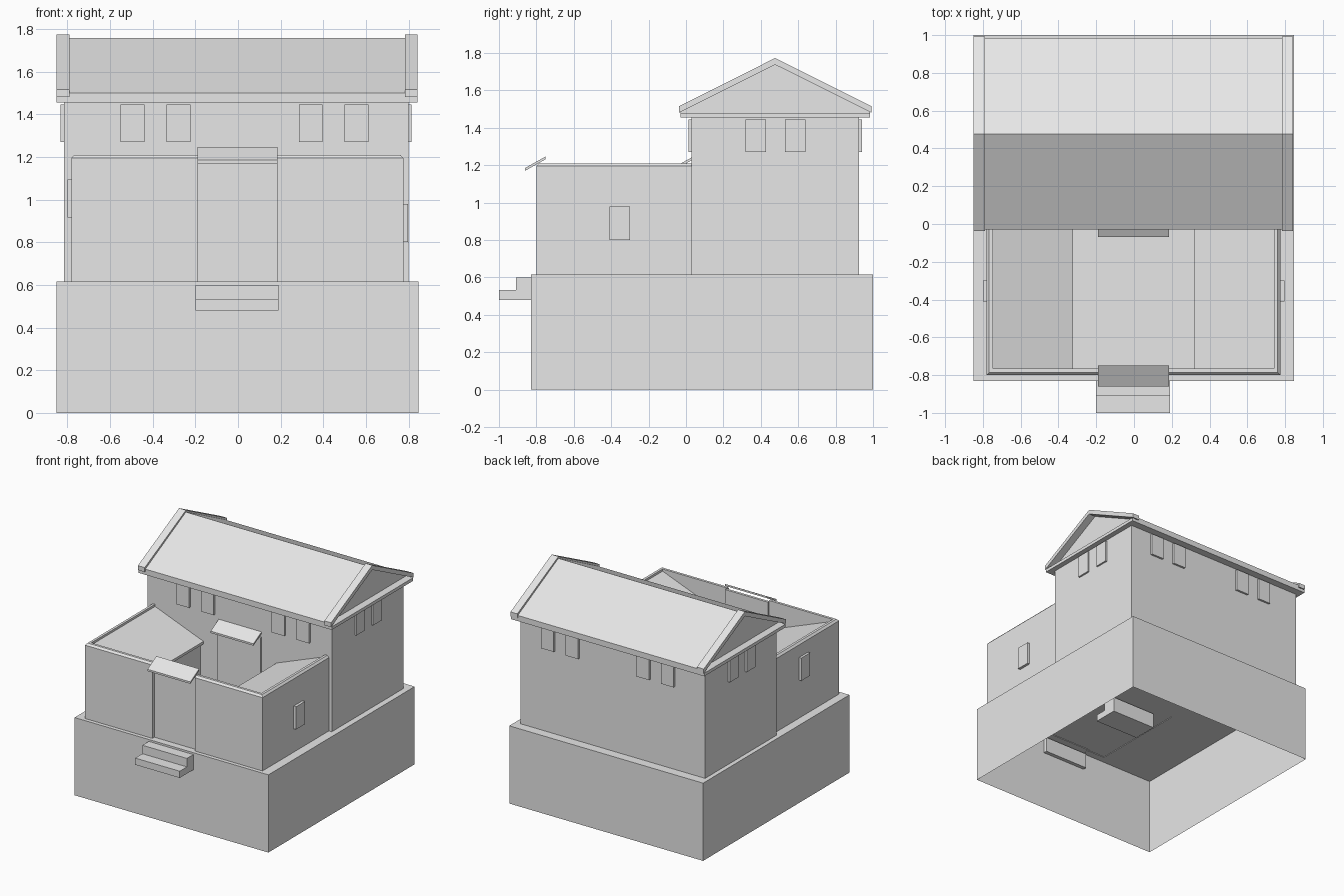
import bpy, bmesh

old = bpy.data.objects.get("Cube")
if old:
    bpy.data.objects.remove(old)

grey = bpy.data.materials.new("plain_grey")
grey.use_nodes = True
grey.diffuse_color = (0.8, 0.8, 0.8, 1)
grey.node_tree.nodes["Principled BSDF"].inputs["Base Color"].default_value = (0.8, 0.8, 0.8, 1)

MID = -0.003   # mirror plane of the building in x


def loft(name, rings, caps=True):
    """Join matching rings of points into one flat-shaded solid."""
    bm = bmesh.new()
    loops = [[bm.verts.new(p) for p in ring] for ring in rings]
    n = len(loops[0])
    for a, b in zip(loops, loops[1:]):
        for i in range(n):
            j = (i + 1) % n
            bm.faces.new((a[i], a[j], b[j], b[i]))
    if caps:
        bm.faces.new(loops[0])
        bm.faces.new(loops[-1])
    bmesh.ops.recalc_face_normals(bm, faces=bm.faces)
    mesh = bpy.data.meshes.new(name)
    bm.to_mesh(mesh)
    bm.free()
    mesh.materials.append(grey)
    obj = bpy.data.objects.new(name, mesh)
    bpy.context.collection.objects.link(obj)
    return obj


def prism_x(name, profile, x0, x1):
    """Extrude a (y, z) profile along x."""
    return loft(name, [[(x, y, z) for y, z in profile] for x in (x0, x1)])


def prism_y(name, profile, y0, y1):
    """Extrude an (x, z) profile along y."""
    return loft(name, [[(x, y, z) for x, z in profile] for y in (y0, y1)])


def box(name, x0, x1, y0, y1, z0, z1):
    return prism_x(name, [(y0, z0), (y1, z0), (y1, z1), (y0, z1)], x0, x1)


# Plinth, open underneath
base = box("plinth", -0.85, 0.847, -0.83, 1.0, 0, 0.615)
bm = bmesh.new()
bm.from_mesh(base.data)
under = [f for f in bm.faces if f.calc_center_median().z < 0.01]
bmesh.ops.delete(bm, geom=under, context='FACES_ONLY')
bm.to_mesh(base.data)
bm.free()

# Main house with eaves
box("house_walls", -0.815, 0.80, 0.03, 0.925, 0.61, 1.456)
box("eaves", -0.85, 0.842, -0.03, 0.985, 1.455, 1.48)

# Gabled roof, with raised rake boards at both ends
ridge = 0.477
prism_x("main_roof", [(-0.03, 1.48), (0.985, 1.48), (0.985, 1.50),
                      (ridge, 1.758), (-0.03, 1.50)], -0.79, 0.783)
rake = [(-0.038, 1.48), (-0.038, 1.515), (ridge, 1.773), (0.992, 1.515),
        (0.992, 1.48), (ridge, 1.737)]
prism_x("rake_board_right", rake, -0.85, -0.79)
prism_x("rake_board_left", rake, 0.783, 0.842)

# Upper window plates on all four sides
for i, x in enumerate((-0.55, -0.335, 0.285, 0.50)):
    box(f"front_window_{i}", x, x + 0.112, 0.014, 0.04, 1.27, 1.445)
    box(f"back_window_{i}", x, x + 0.112, 0.915, 0.941, 1.27, 1.445)
for i, y in enumerate((0.318, 0.528)):
    box(f"left_window_{i}", 0.79, 0.814, y, y + 0.11, 1.27, 1.445)
    box(f"right_window_{i}", -0.832, -0.805, y, y + 0.11, 1.27, 1.445)

# Courtyard walls, side rooms and their inward-sloping roofs
for side, s in (("right", -1), ("left", 1)):
    def X(d):
        return MID + s * d
    # (inset, height) section of the wall, mitred round the corner
    section = [(0, 0.61), (0, 1.195), (0.014, 1.21), (0.034, 1.21), (0.034, 0.61)]
    loft(f"yard_wall_{side}", [
        [(X(0.778 - d), 0.035, z) for d, z in section],
        [(X(0.778 - d), -0.80 + d, z) for d, z in section],
        [(X(0.187), -0.80 + d, z) for d, z in section]])
    prism_y(f"side_room_{side}", [(X(0.76), 0.61), (X(0.345), 0.61),
                                  (X(0.345), 1.025), (X(0.76), 1.185)], -0.768, 0.035)
    prism_y(f"side_roof_{side}", [(X(0.762), 1.18), (X(0.32), 1.01),
                                  (X(0.32), 1.03), (X(0.762), 1.20)], -0.768, 0.035)
box("yard_window_left", 0.76, 0.796, -0.41, -0.30, 0.80, 0.98)
box("yard_window_right", -0.80, -0.76, -0.41, -0.30, 0.915, 1.095)

# Gate and house door: the same panel, canopy and steps
for name, y in (("gate", 0), ("house_door", 0.79)):
    box(f"{name}_panel", -0.19, 0.185, y - 0.775, y - 0.755, 0.61, 1.20)
    prism_x(f"{name}_canopy", [(y - 0.86, 1.17), (y - 0.75, 1.232),
                               (y - 0.75, 1.247), (y - 0.86, 1.185)], -0.19, 0.185)
    prism_x(f"{name}_steps", [(y - 1.0, 0.48), (y - 0.80, 0.48), (y - 0.80, 0.60),
                              (y - 0.91, 0.60), (y - 0.91, 0.533), (y - 1.0, 0.533)],
            -0.20, 0.19)
